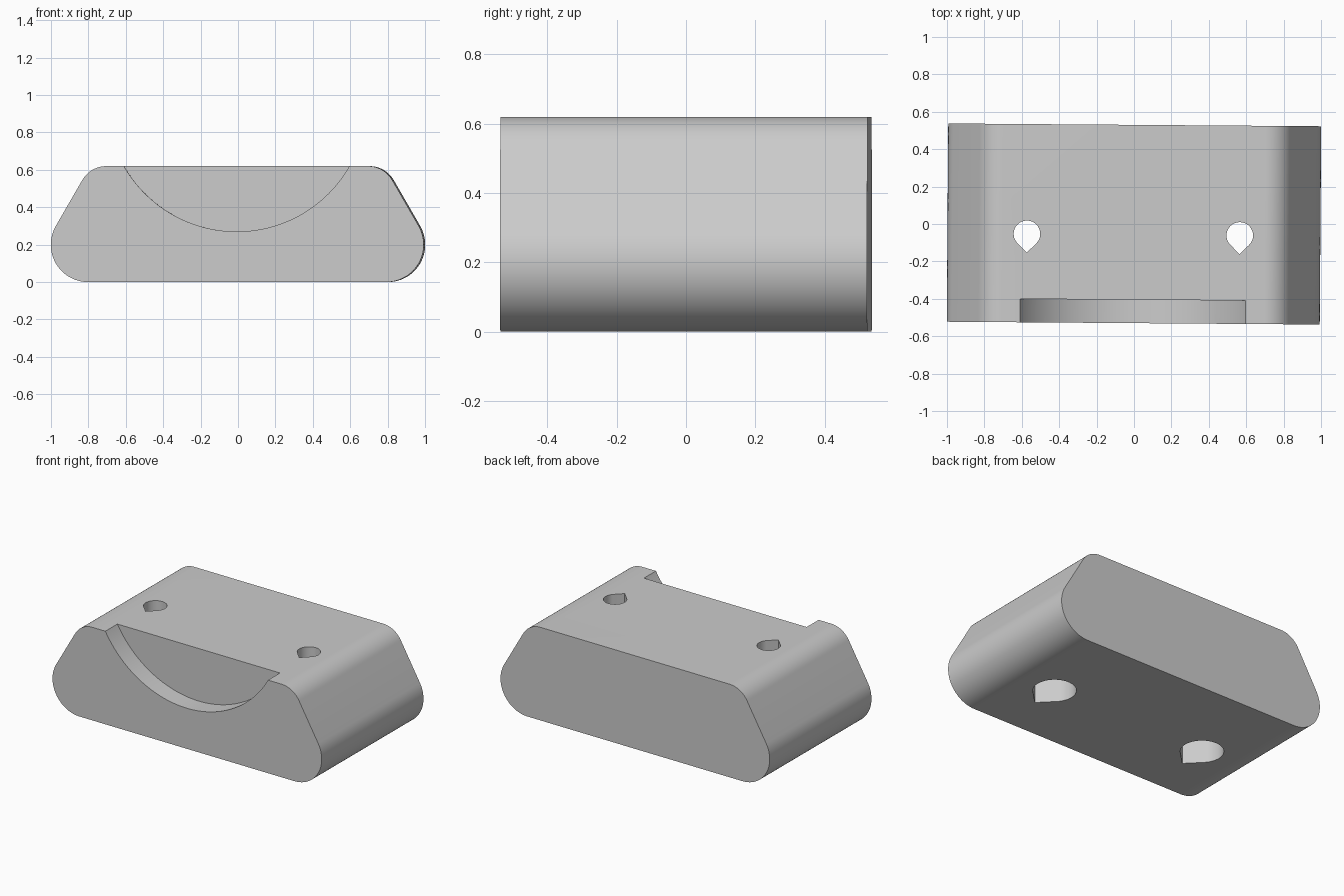
import bpy, bmesh
from math import sin, cos, radians, sqrt
from mathutils import Matrix

if "Cube" in bpy.data.objects:
    bpy.data.objects.remove(bpy.data.objects["Cube"])

DEPTH, HEIGHT, TURN = 1.06, 0.62, -0.0075


def arc(cx, cy, r, a0, a1, n):
    return [(cx + r * cos(radians(a0 + (a1 - a0) * i / n)),
             cy + r * sin(radians(a0 + (a1 - a0) * i / n))) for i in range(n + 1)]


def prism(name, points, axis, start, end):
    """Extrude a 2D outline along y (outline in xz) or z (outline in xy)."""
    place = (lambda p: (p[0], start, p[1])) if axis == 'y' else (lambda p: (p[0], p[1], start))
    shift = (0, end - start, 0) if axis == 'y' else (0, 0, end - start)
    bm = bmesh.new()
    face = bm.faces.new([bm.verts.new(place(p)) for p in points])
    ext = bmesh.ops.extrude_face_region(bm, geom=[face])
    bmesh.ops.translate(bm, vec=shift, verts=[v for v in ext['geom'] if isinstance(v, bmesh.types.BMVert)])
    bmesh.ops.recalc_face_normals(bm, faces=bm.faces)
    mesh = bpy.data.meshes.new(name)
    bm.to_mesh(mesh)
    bm.free()
    obj = bpy.data.objects.new(name, mesh)
    bpy.context.collection.objects.link(obj)
    return obj


def teardrop(cx, cy, r):
    return arc(cx, cy, r, -45, 225, 40) + [(cx, cy - r * sqrt(2))]


# Rounded trapezoid block
half = arc(0.797, 0.2, 0.2, -90, 30, 24) + arc(0.699, HEIGHT - 0.15, 0.15, 30, 90, 14)
outline = half + [(-x, z) for x, z in reversed(half)]
body = prism("foot_block", outline, 'y', -DEPTH / 2, DEPTH / 2)

# Shallow round recess in the front, open at the top
cutters = [prism("recess_cutter", arc(-0.003, 0.964, 0.694, 0, 360, 128)[:-1], 'y',
                 -DEPTH / 2 - 0.1, -DEPTH / 2 + 0.125)]

# Teardrop screw holes with wider counterbores from below
for side in (-1, 1):
    x = side * 0.569 - 0.003
    cutters.append(prism("screw_hole_cutter", teardrop(x, -0.057, 0.071), 'z', 0.3, HEIGHT + 0.1))
    cutters.append(prism("counterbore_cutter", teardrop(x, -0.057, 0.13), 'z', -0.1, 0.4))

for c in cutters:
    c.hide_render = True
    mod = body.modifiers.new(c.name, 'BOOLEAN')
    mod.operation, mod.solver, mod.object = 'DIFFERENCE', 'EXACT', c

# Bake the cuts and remove the cutters
bpy.context.view_layer.update()
mesh = bpy.data.meshes.new_from_object(body.evaluated_get(bpy.context.evaluated_depsgraph_get()))
body.modifiers.clear()
body.data = mesh
for c in cutters:
    bpy.data.objects.remove(c)

# The whole block is turned very slightly
mesh.transform(Matrix.Rotation(TURN, 4, 'Z'))

grey = bpy.data.materials.new("light_grey")
grey.diffuse_color = (0.6, 0.6, 0.6, 1)
grey.use_nodes = True
grey.node_tree.nodes["Principled BSDF"].inputs["Base Color"].default_value = grey.diffuse_color
mesh.materials.clear()
mesh.materials.append(grey)

bpy.context.view_layer.objects.active = body
body.select_set(True)
bpy.ops.object.shade_smooth_by_angle(angle=radians(25))
